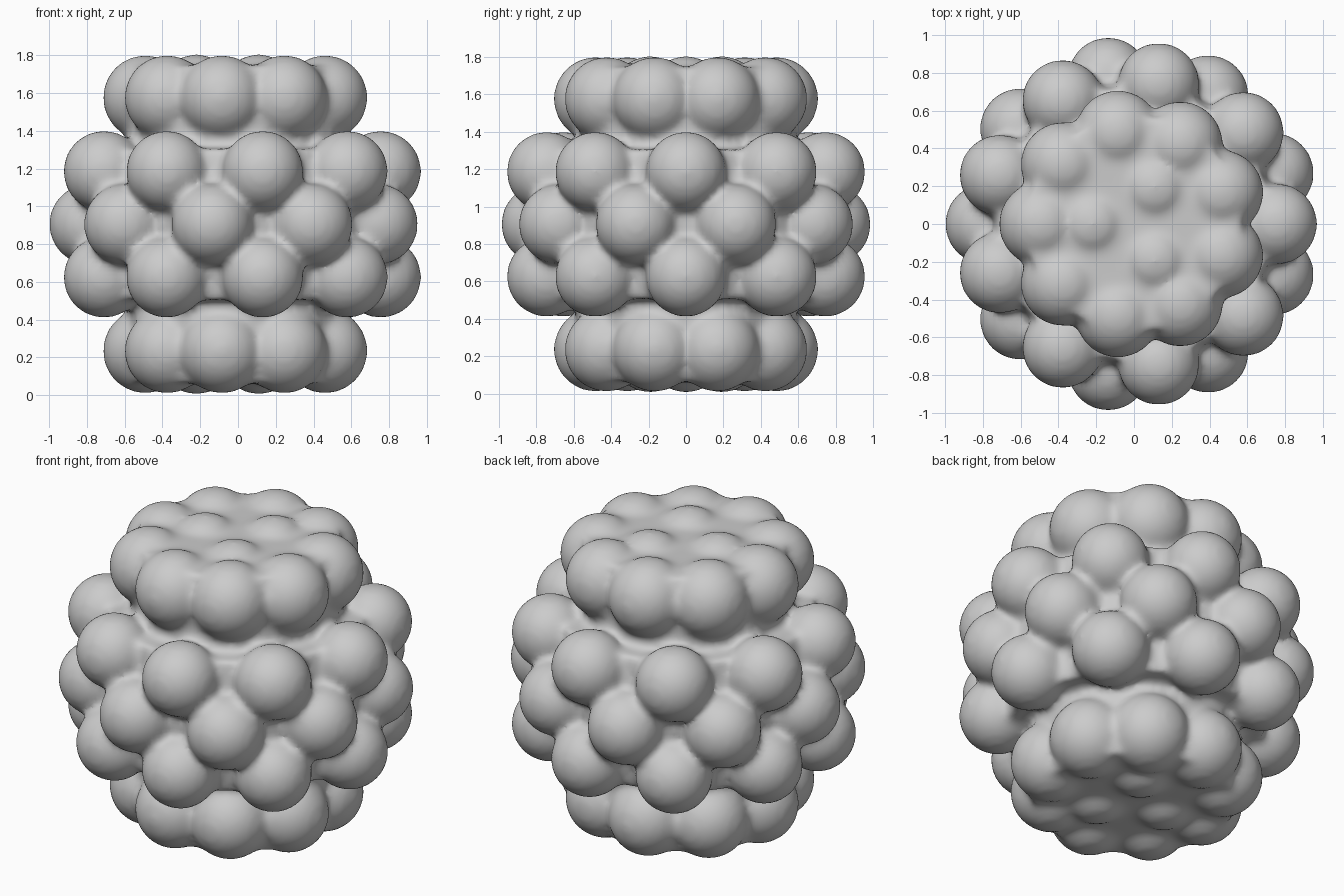
import bpy, bmesh
from math import sin, cos, radians
from mathutils import Matrix

if "Cube" in bpy.data.objects:
    bpy.data.objects.remove(bpy.data.objects["Cube"])

MID = 0.905          # mirror plane height
bm = bmesh.new()


def ball(r, angle, z, s):
    a = radians(angle)
    loc = Matrix.Translation((r * cos(a), r * sin(a), z))
    bmesh.ops.create_icosphere(bm, subdivisions=4, radius=s, matrix=loc)


def drum(r_mid, r_end, z0, z1):
    for zc, ra, rb, h in (((z0 + z1) / 2, r_mid, r_end, z1 - z0),):
        bmesh.ops.create_cone(bm, cap_ends=True, segments=72, radius1=ra,
                              radius2=rb, depth=h,
                              matrix=Matrix.Translation((0, 0, zc)))


def ring(n, r, start, dz, s):
    for side in ((1, -1) if dz else (1,)):
        for k in range(n):
            ball(r, start + k * 360 / n, MID + side * dz, s)


# nine-fold rings of bumps: waist, staggered shoulders, end caps
ring(9, 0.785, 20, 0, 0.215)
ring(9, 0.755, 0, 0.28, 0.215)
ring(9, 0.49, 20, 0.67, 0.225)
# small bumps on the flat ends
ring(3, 0.22, 60, 0.69, 0.21)

# solid core: wide belt and narrower caps
drum(0.79, 0.72, MID, MID + 0.40)
drum(0.72, 0.79, MID - 0.40, MID)
drum(0.62, 0.57, MID, MID + 0.84)
drum(0.57, 0.62, MID - 0.84, MID)

me = bpy.data.meshes.new("bumpy_shell")
bm.to_mesh(me)
bm.free()
shell = bpy.data.objects.new("bumpy_shell", me)
bpy.context.collection.objects.link(shell)

# fuse everything into one soft skin
fuse = shell.modifiers.new("fuse", 'REMESH')
fuse.mode = 'VOXEL'
fuse.voxel_size = 0.022
fuse.use_smooth_shade = True
soft = shell.modifiers.new("soften", 'SMOOTH')
soft.factor = 0.5
soft.iterations = 10
